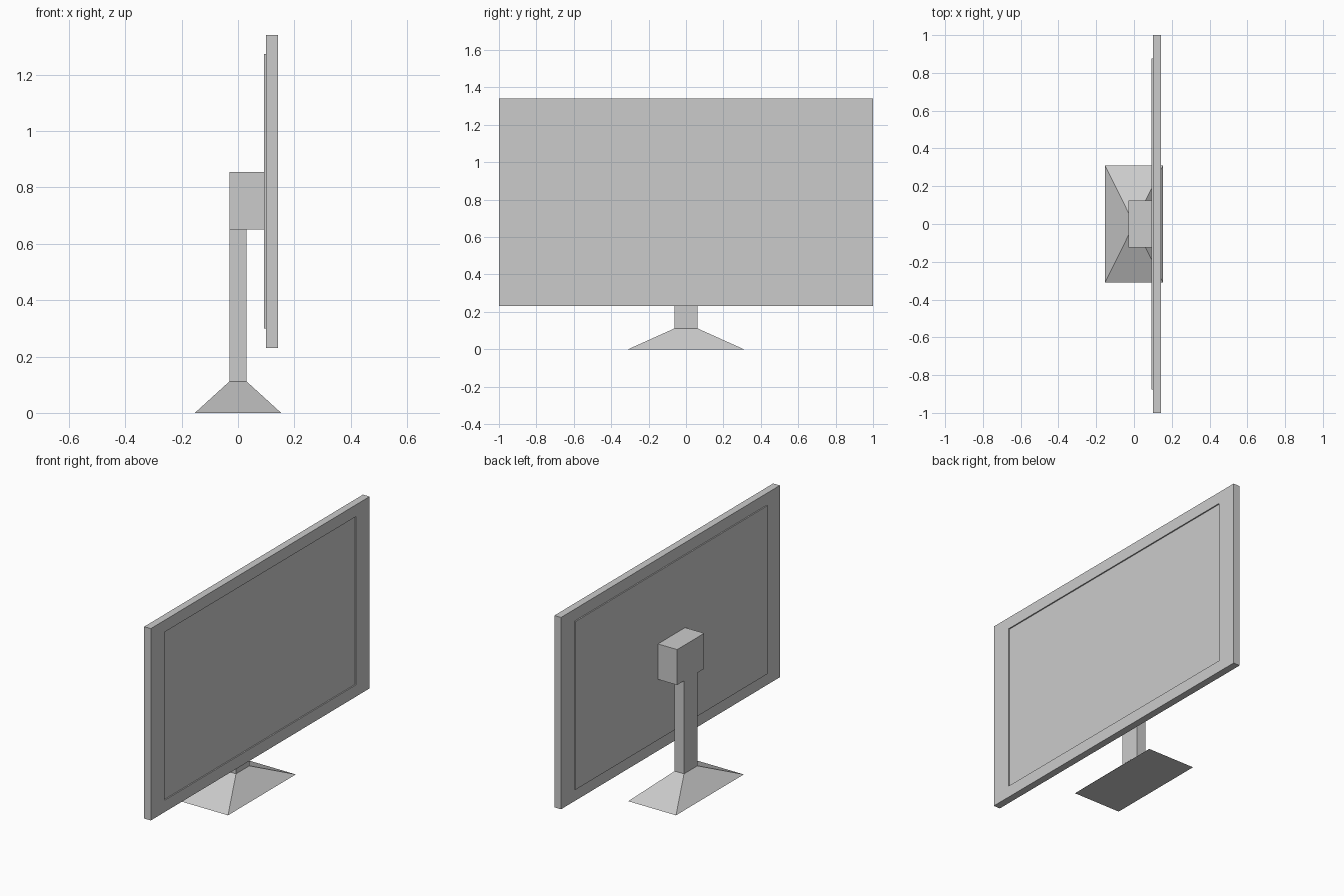
import bpy, bmesh

if "Cube" in bpy.data.objects:
    bpy.data.objects.remove(bpy.data.objects["Cube"])


def loft(name, rings, cap_end=True):
    """Skin a list of 4-point rings into one solid."""
    bm = bmesh.new()
    loops = [[bm.verts.new(p) for p in ring] for ring in rings]
    for a, b in zip(loops, loops[1:]):
        for i in range(4):
            j = (i + 1) % 4
            bm.faces.new((a[i], a[j], b[j], b[i]))
    bm.faces.new(loops[0][::-1])
    if cap_end:
        bm.faces.new(loops[-1])
    bmesh.ops.recalc_face_normals(bm, faces=bm.faces)
    mesh = bpy.data.meshes.new(name)
    bm.to_mesh(mesh)
    bm.free()
    obj = bpy.data.objects.new(name, mesh)
    bpy.context.collection.objects.link(obj)
    return obj


def flat_ring(x0, x1, hy, z):
    """Horizontal rectangle at height z."""
    return [(x0, -hy, z), (x1, -hy, z), (x1, hy, z), (x0, hy, z)]


def upright_ring(x, s, hz=0.555, zc=0.786):
    """Vertical rectangle of the screen outline, scaled by s."""
    return [(x, -s, zc - s * hz), (x, s, zc - s * hz),
            (x, s, zc + s * hz), (x, -s, zc + s * hz)]


# Screen: raised back plate, thick frame, recessed display
loft("screen_panel", [upright_ring(x, s) for x, s in (
    (0.0925, 0.877), (0.0997, 0.877), (0.0997, 1.0),
    (0.142, 1.0), (0.142, 0.877), (0.1348, 0.877))])

# Stand: sloped foot running into a straight neck (continuous shell)
loft("stand_foot_and_neck", [
    flat_ring(-0.153, 0.153, 0.31, 0.0),
    flat_ring(-0.03, 0.03, 0.061, 0.112),
    flat_ring(-0.03, 0.03, 0.061, 0.65)], cap_end=False)

# Mount block joining the neck to the back plate
loft("mount_block", [
    flat_ring(-0.03, 0.0925, 0.124, 0.65),
    flat_ring(-0.03, 0.0925, 0.124, 0.855)])
